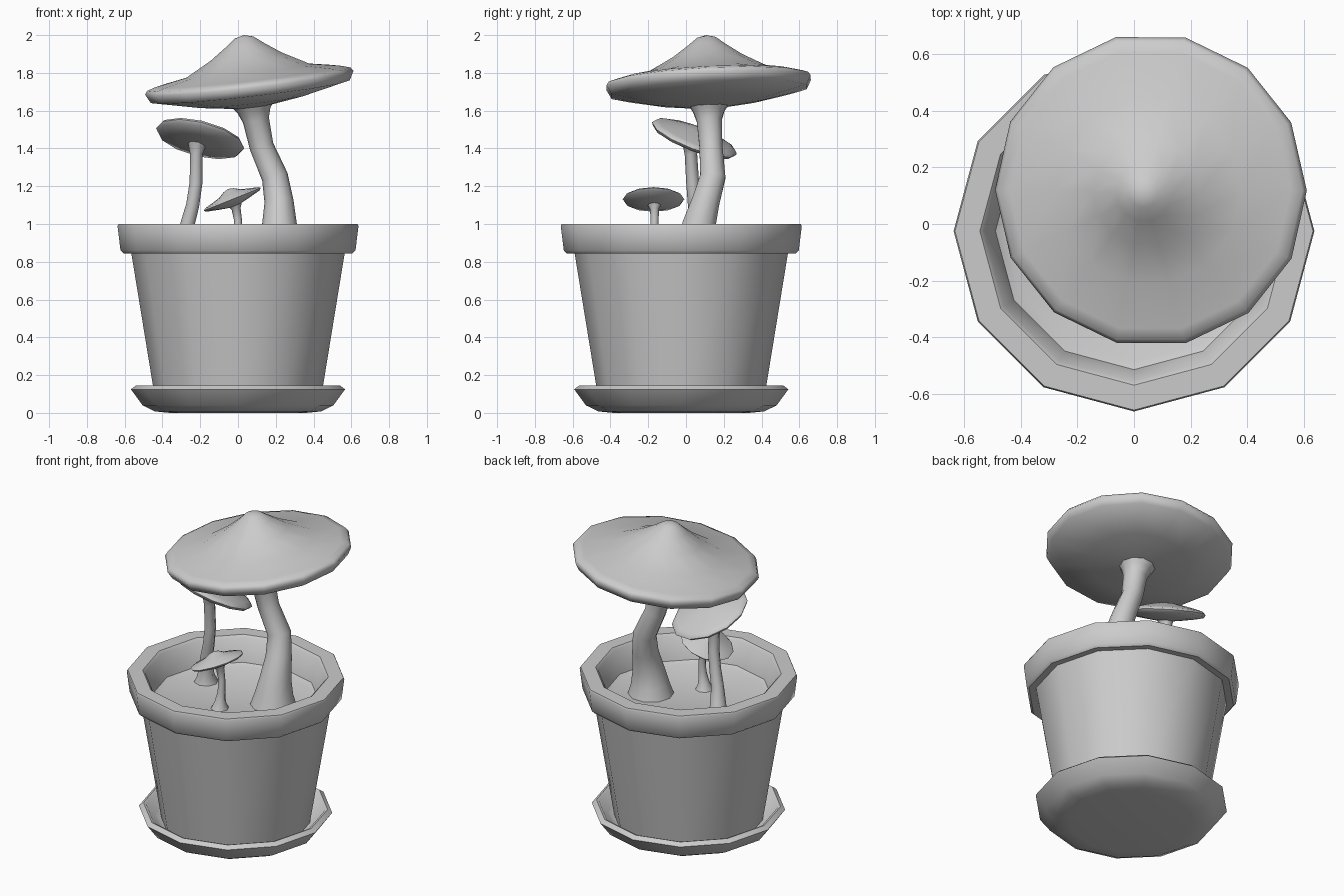
import bpy, bmesh, math
from mathutils import Vector


def finish(name, bm, angle):
    bmesh.ops.recalc_face_normals(bm, faces=bm.faces)
    mesh = bpy.data.meshes.new(name)
    bm.to_mesh(mesh)
    bm.free()
    ob = bpy.data.objects.new(name, mesh)
    bpy.context.collection.objects.link(ob)
    bpy.ops.object.select_all(action='DESELECT')
    ob.select_set(True)
    bpy.context.view_layer.objects.active = ob
    bpy.ops.object.shade_smooth_by_angle(angle=math.radians(angle))
    return ob


def skin(name, rings, angle):
    """Join successive rings of points; a one-point ring is a pole."""
    bm = bmesh.new()
    loops = [[bm.verts.new(p) for p in ring] for ring in rings]
    for a, b in zip(loops, loops[1:]):
        n = max(len(a), len(b))
        for i in range(n):
            j = (i + 1) % n
            if len(a) == 1:
                bm.faces.new((a[0], b[j], b[i]))
            elif len(b) == 1:
                bm.faces.new((a[i], a[j], b[0]))
            else:
                bm.faces.new((a[i], a[j], b[j], b[i]))
    for loop in (loops[0], loops[-1]):
        if len(loop) > 1:
            bm.faces.new(loop)
    return finish(name, bm, angle)


def ring(center, normal, r, sides):
    c = Vector(center)
    if r == 0:
        return [c]
    q = Vector((0, 0, 1)).rotation_difference(Vector(normal).normalized())
    step = math.tau / sides
    return [c + q @ Vector((r * math.cos(i * step), r * math.sin(i * step), 0))
            for i in range(sides)]


def lathe(name, profile, sides, center, normal=(0, 0, 1), angle=60):
    c, n = Vector(center), Vector(normal).normalized()
    return skin(name, [ring(c + n * h, n, r, sides) for r, h in profile], angle)


def stem(name, path, sides):
    """Path entries are (x, y, z, radius)."""
    pts = [Vector(p[:3]) for p in path]
    rings = []
    for i, p in enumerate(path):
        t = pts[min(i + 1, len(pts) - 1)] - pts[max(i - 1, 0)]
        if i == 0:
            t = Vector((0, 0, 1))
        rings.append(ring(pts[i], t, p[3], sides))
    return skin(name, rings, 60)


POT = (0, -0.025, 0)
# Saucer: shallow dish under the pot
lathe("saucer", [(0, 0), (0.36, 0), (0.44, 0.008), (0.505, 0.04), (0.567, 0.125),
                 (0.54, 0.145), (0.525, 0.14), (0.475, 0.07), (0.42, 0.05), (0, 0.05)],
      12, POT, angle=50)
# Pot with collar and recessed soil
lathe("pot", [(0, 0.05), (0.435, 0.05), (0.565, 0.847), (0.607, 0.845), (0.622, 0.86),
              (0.638, 0.99), (0.633, 1.0), (0.545, 1.0), (0.53, 0.985), (0.49, 0.845),
              (0.46, 0.83), (0, 0.83)], 12, POT, angle=45)

# Large mushroom
stem("large_stem", [(0.212, 0.055, 0.82, 0.138), (0.215, 0.06, 0.9, 0.112),
                    (0.22, 0.07, 1.0, 0.092), (0.217, 0.105, 1.12, 0.077),
                    (0.195, 0.142, 1.25, 0.07), (0.125, 0.132, 1.41, 0.064),
                    (0.095, 0.123, 1.55, 0.07), (0.085, 0.12, 1.6, 0.088),
                    (0.075, 0.12, 1.66, 0.13)], 10)
lathe("large_cap", [(0, 0.257), (0.05, 0.244), (0.1, 0.205), (0.19, 0.142),
                    (0.33, 0.066), (0.5, 0.035), (0.542, 0.022), (0.555, 0.002),
                    (0.53, -0.045), (0.3, -0.095), (0.1, -0.125), (0, -0.125)],
      14, (0.06, 0.12, 1.745), (-0.115, -0.05, 1))

# Medium mushroom
stem("medium_stem", [(-0.29, 0.09, 0.82, 0.076), (-0.285, 0.08, 0.88, 0.05),
                     (-0.267, 0.06, 1.0, 0.038), (-0.24, 0.045, 1.1, 0.035),
                     (-0.222, 0.035, 1.22, 0.034), (-0.221, 0.026, 1.37, 0.033),
                     (-0.218, 0.028, 1.41, 0.045), (-0.212, 0.032, 1.435, 0.06)], 8)
lathe("medium_cap", [(0, 0.06), (0.06, 0.053), (0.13, 0.038), (0.205, 0.019),
                     (0.232, 0.01), (0.24, -0.002), (0.228, -0.018), (0.13, -0.035),
                     (0.05, -0.047), (0, -0.047)],
      12, (-0.2, 0.045, 1.455), (0.25, 0.39, 1))

# Small mushroom
stem("small_stem", [(-0.012, -0.17, 0.82, 0.058), (-0.008, -0.17, 0.87, 0.034),
                    (0, -0.168, 0.94, 0.023), (0, -0.166, 1.02, 0.021),
                    (-0.01, -0.167, 1.08, 0.024), (-0.02, -0.169, 1.115, 0.045)], 8)
lathe("small_cap", [(0, 0.06), (0.03, 0.052), (0.065, 0.032), (0.15, 0.01),
                    (0.163, 0.001), (0.153, -0.009), (0.08, -0.026), (0.03, -0.036),
                    (0, -0.036)],
      12, (-0.03, -0.172, 1.13), (-0.4, 0, 1))
